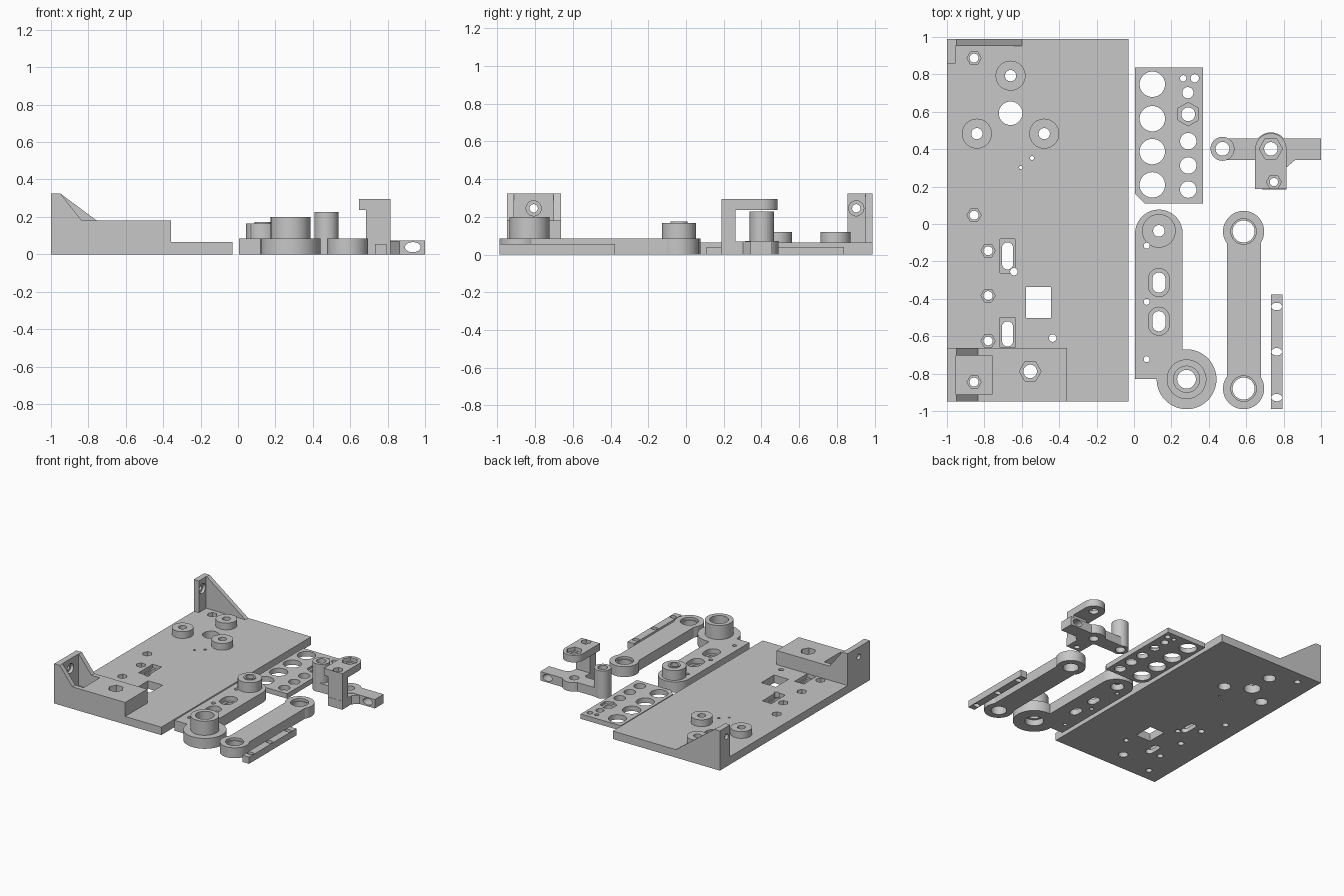
import bpy, bmesh, math

if "Cube" in bpy.data.objects:
    bpy.data.objects.remove(bpy.data.objects["Cube"])

metal = bpy.data.materials.new("plain grey")
metal.diffuse_color = (0.57, 0.57, 0.57, 1)
metal.use_nodes = True
metal.node_tree.nodes["Principled BSDF"].inputs["Base Color"].default_value = metal.diffuse_color


# ---- 2D outlines ----
def rect(x0, x1, y0, y1):
    return [(x0, y0), (x1, y0), (x1, y1), (x0, y1)]


def circle(x, y, r, ry=None, n=40, turn=0.0):
    ry = ry or r
    return [(x + r * math.cos(turn + math.tau * i / n),
             y + ry * math.sin(turn + math.tau * i / n)) for i in range(n)]


def hexagon(x, y, r, turn=0.0):
    return circle(x, y, r, n=6, turn=turn)


def oblong(x, y0, y1, w, n=14):
    r = w / 2
    top = [(x + r * math.cos(math.pi * i / n), y1 - r + r * math.sin(math.pi * i / n)) for i in range(n + 1)]
    low = [(x - r * math.cos(math.pi * i / n), y0 + r - r * math.sin(math.pi * i / n)) for i in range(n + 1)]
    return top + low


# ---- solids ----
def solid(name, prism):
    """Object from one prism: (outline, low, high[, axis])."""
    pts, lo, hi = prism[:3]
    axis = prism[3] if len(prism) > 3 else "z"
    place = {"z": lambda u, v, h: (u, v, h),
             "x": lambda u, v, h: (h, u, v),
             "y": lambda u, v, h: (u, h, v)}[axis]
    bm = bmesh.new()
    a = [bm.verts.new(place(u, v, lo)) for u, v in pts]
    b = [bm.verts.new(place(u, v, hi)) for u, v in pts]
    bm.faces.new(a)
    bm.faces.new(b[::-1])
    for i in range(len(a)):
        j = (i + 1) % len(a)
        bm.faces.new((a[j], a[i], b[i], b[j]))
    bmesh.ops.recalc_face_normals(bm, faces=bm.faces)
    me = bpy.data.meshes.new(name)
    bm.to_mesh(me)
    bm.free()
    ob = bpy.data.objects.new(name, me)
    bpy.context.collection.objects.link(ob)
    return ob


def apply_boolean(ob, prism, operation):
    tool = solid("tool", prism)
    mod = ob.modifiers.new("bool", "BOOLEAN")
    mod.operation, mod.object, mod.solver = operation, tool, "EXACT"
    bpy.context.view_layer.objects.active = ob
    bpy.ops.object.modifier_apply(modifier=mod.name)
    bpy.data.objects.remove(tool, do_unlink=True)


def part(name, body, added=(), cuts=(), shift=0.003):
    ob = solid(name, body)
    for p in added:
        apply_boolean(ob, p, "UNION")
    for p in cuts:
        apply_boolean(ob, p, "DIFFERENCE")
    ob.data.materials.clear()
    ob.data.materials.append(metal)
    ob.location.x = shift
    bpy.ops.object.select_all(action="DESELECT")
    ob.select_set(True)
    bpy.context.view_layer.objects.active = ob
    bpy.ops.object.shade_smooth_by_angle(angle=math.radians(30))


def through(outline):
    return (outline, -0.1, 0.5)


# ---- base plate with front block, end walls, gussets and bosses ----
T = 0.065
bosses = [(-0.66, 0.793), (-0.84, 0.483), (-0.48, 0.483)]
nuts = [(-0.855, 0.887), (-0.855, 0.047), (-0.78, -0.143), (-0.78, -0.383), (-0.78, -0.625),
        (-0.855, -0.845)]
front_slope = [(-1, 0.1), (-0.835, 0.1), (-0.835, 0.18), (-0.95, 0.325), (-1, 0.325)]
rear_slope = [(-1, 0.03), (-0.6, 0.03), (-0.6, T), (-0.95, 0.325), (-1, 0.325)]
added = [(rect(-1, -0.357, -0.95, -0.664), 0, 0.18),
         (front_slope, -0.95, -0.664, "y"),
         (rear_slope, 0.953, 0.99, "y"),
         (rect(-1, -0.955, 0.857, 0.99), 0, 0.325)]
added += [(circle(x, y, 0.08), 0.03, 0.12) for x, y in bosses]
# recesses: pocket behind the wall, nut traps, slot seats, wall and boss counterbores
cuts = [(rect(-0.952, -0.76, -0.912, -0.703), T, 0.5),
        (hexagon(-0.555, -0.788, 0.058), 0.11, 0.3),
        (rect(-0.717, -0.635, -0.263, -0.08), 0.035, 0.1),
        (rect(-0.717, -0.635, -0.66, -0.5), 0.035, 0.1)]
cuts += [(hexagon(x, y, 0.038), 0.03, 0.1) for x, y in nuts]
cuts += [(circle(y, 0.245, 0.04), -0.977, -0.9, "x") for y in (-0.808, 0.903)]
cuts += [(circle(x, y, 0.048), -0.1, 0.06) for x, y in bosses]
# through holes
cuts += [through(circle(x, y, 0.024)) for x, y in nuts]
cuts += [through(circle(x, y, 0.03)) for x, y in bosses]
cuts += [through(circle(x, y, r)) for x, y, r in
         [(-0.66, 0.592, 0.063), (-0.545, 0.353, 0.011), (-0.605, 0.302, 0.009),
          (-0.642, -0.255, 0.02), (-0.435, -0.61, 0.02), (-0.555, -0.788, 0.036)]]
cuts += [through(oblong(-0.676, -0.243, -0.098, 0.06)),
         through(oblong(-0.676, -0.655, -0.52, 0.06)),
         through(rect(-0.577, -0.445, -0.503, -0.338))]
cuts += [(circle(y, 0.245, 0.022), -1.1, -0.9, "x") for y in (-0.808, 0.903)]
part("base_plate", (rect(-1, -0.03, -0.95, 0.99), 0, T), added, cuts, shift=0)

# ---- perforated plate ----
outline = [(0.055, 0.11), (0.365, 0.11), (0.365, 0.837), (0.003, 0.837), (0.003, 0.162)]
cuts = [(hexagon(0.287, 0.587, 0.063, math.pi / 6), 0.02, 0.1)]
cuts += [through(circle(0.095, y, 0.068)) for y in (0.747, 0.563, 0.387, 0.209)]
cuts += [through(circle(0.287, y, 0.044)) for y in (0.443, 0.313, 0.184)]
cuts += [through(circle(x, y, r)) for x, y, r in
         [(0.287, 0.587, 0.037), (0.285, 0.702, 0.03), (0.26, 0.779, 0.017), (0.322, 0.779, 0.022)]]
part("perforated_plate", (outline, 0, 0.04), cuts=cuts)

# ---- offset arm with a pivot boss at each end ----
H = 0.085
added = [(circle(0.278, -0.83, 0.16, n=64), 0, H),
         (circle(0.278, -0.83, 0.106, n=48), 0.04, 0.2),
         (circle(0.13, -0.037, 0.09), 0.04, 0.166),
         (circle(0.13, -0.037, 0.046), 0.1, 0.174)]
cuts = [(oblong(0.13, y - 0.075, y + 0.075, 0.112), 0.045, 0.15) for y in (-0.313, -0.52)]
cuts += [(circle(0.278, -0.83, 0.07), 0.1, 0.3),
         (circle(0.278, -0.83, 0.07), -0.1, 0.05),
         (circle(0.13, -0.037, 0.05), -0.1, 0.05)]
cuts += [through(oblong(0.13, y - 0.054, y + 0.054, 0.07)) for y in (-0.313, -0.52)]
cuts += [through(circle(0.065, y, 0.016)) for y in (-0.116, -0.416, -0.723)]
cuts += [through(circle(0.13, -0.037, 0.031)), through(circle(0.278, -0.83, 0.05))]
arm = [(0.003, -0.83), (0.257, -0.83)] + [
    (0.13 + 0.127 * math.cos(math.pi * i / 32), -0.05 + 0.127 * math.sin(math.pi * i / 32))
    for i in range(33)]
part("offset_arm", (arm, 0, H), added, cuts)

# ---- straight link with two eyes ----
eyes = (-0.04, -0.88)
part("link_bar", (rect(0.495, 0.675, -0.88, -0.04), 0, H),
     added=[(circle(0.583, y, 0.11, n=48), 0, H) for y in eyes],
     cuts=[(circle(0.583, y, 0.068), 0.065, 0.2) for y in eyes]
     + [through(circle(0.583, y, 0.059)) for y in eyes])

# ---- slotted strip ----
part("slotted_strip", (rect(0.73, 0.79, -0.99, -0.377), 0, 0.055),
     cuts=[through(circle(0.76, y, 0.0285, 0.02)) for y in (-0.441, -0.683, -0.928)])

# ---- clamp bracket: lever bar, sleeve, post and overhanging arm ----
foot = [(0.682, 0.185), (0.812, 0.185), (0.812, 0.302), (0.862, 0.345), (0.862, 0.4), (0.682, 0.4)]
top_arm = [(0.645, 0.187), (0.812, 0.187)] + [
    (0.7285 + 0.0835 * math.cos(math.pi * i / 28), 0.402 + 0.0835 * math.sin(math.pi * i / 28))
    for i in range(29)]
part("clamp_bracket", (rect(0.47, 0.997, 0.343, 0.457), 0, 0.073),
     added=[(circle(0.7285, 0.402, 0.088), 0, 0.073),
            (circle(0.47, 0.402, 0.064), 0, 0.227),
            (foot, 0, 0.07),
            (rect(0.682, 0.812, 0.187, 0.262), 0, 0.28),
            (top_arm, 0.237, 0.295)],
     cuts=[(hexagon(0.7285, 0.402, 0.062), 0.265, 0.4),
           (hexagon(0.745, 0.224, 0.04), 0.265, 0.4),
           through(circle(0.7285, 0.402, 0.036)), through(circle(0.745, 0.224, 0.022)),
           through(circle(0.47, 0.402, 0.037)),
           (circle(0.932, 0.038, 0.042, 0.027), 0.2, 0.6, "y")])
